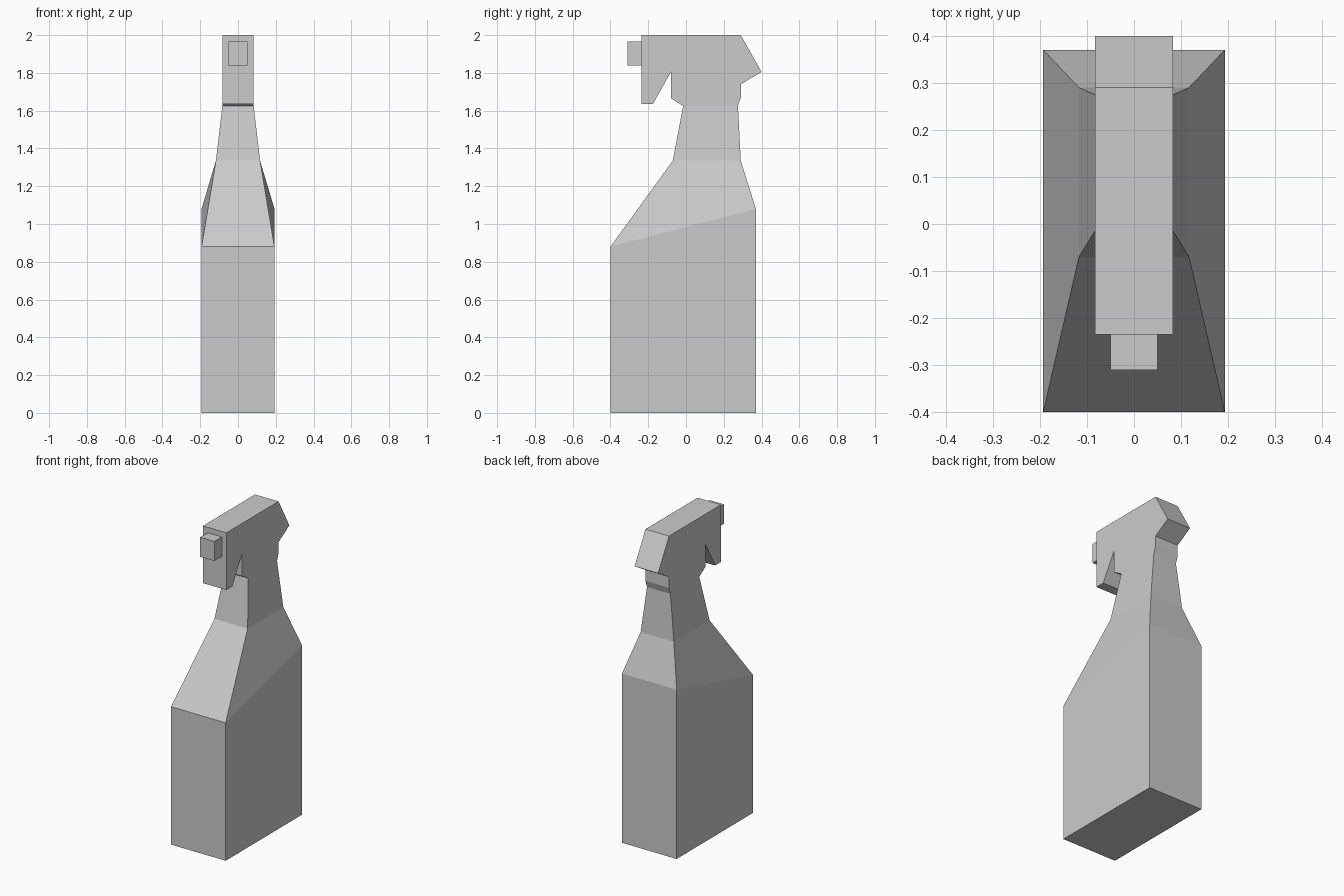
import bpy
import bmesh

cube = bpy.data.objects.get("Cube")
if cube:
    bpy.data.objects.remove(cube, do_unlink=True)

grey = bpy.data.materials.new("light_grey")
grey.use_nodes = True
colour = (0.6, 0.6, 0.6, 1)
grey.diffuse_color = colour
grey.node_tree.nodes["Principled BSDF"].inputs["Base Color"].default_value = colour


def loft(name, rings):
    """Join matching rings of points and cap both ends."""
    bm = bmesh.new()
    loops = [[bm.verts.new(p) for p in ring] for ring in rings]
    for a, b in zip(loops, loops[1:]):
        for i in range(len(a)):
            j = (i + 1) % len(a)
            bm.faces.new((a[i], a[j], b[j], b[i]))
    bm.faces.new(loops[0][::-1])
    bm.faces.new(loops[-1])
    bmesh.ops.recalc_face_normals(bm, faces=bm.faces)
    mesh = bpy.data.meshes.new(name)
    bm.to_mesh(mesh)
    bm.free()
    mesh.materials.append(grey)
    obj = bpy.data.objects.new(name, mesh)
    bpy.context.collection.objects.link(obj)
    return obj


def section(half_width, front, back):
    """Four-cornered bottle section; front and back are (y, z)."""
    return [(-half_width, *front), (half_width, *front),
            (half_width, *back), (-half_width, *back)]


def extrude(name, profile, half_width):
    """Side profile of (y, z) points extruded across x."""
    return loft(name, [[(x, y, z) for y, z in profile]
                       for x in (-half_width, half_width)])


# Bottle body with sloped shoulder and tapered neck
loft("bottle", [
    section(0.193, (-0.40, 0), (0.37, 0)),
    section(0.193, (-0.40, 0.88), (0.37, 1.08)),
    section(0.117, (-0.07, 1.335), (0.29, 1.335)),
    section(0.083, (-0.015, 1.625), (0.275, 1.625)),
])

# Spray head with trigger and rear overhang
extrude("spray_head", [
    (-0.015, 1.625), (-0.08, 1.665), (-0.08, 1.805), (-0.175, 1.635),
    (-0.235, 1.635), (-0.235, 2.0), (0.29, 2.0), (0.40, 1.805),
    (0.29, 1.74), (0.29, 1.67), (0.275, 1.625),
], 0.083)

# Square nozzle
extrude("nozzle", [(-0.31, 1.84), (-0.235, 1.84),
                   (-0.235, 1.965), (-0.31, 1.965)], 0.05)
